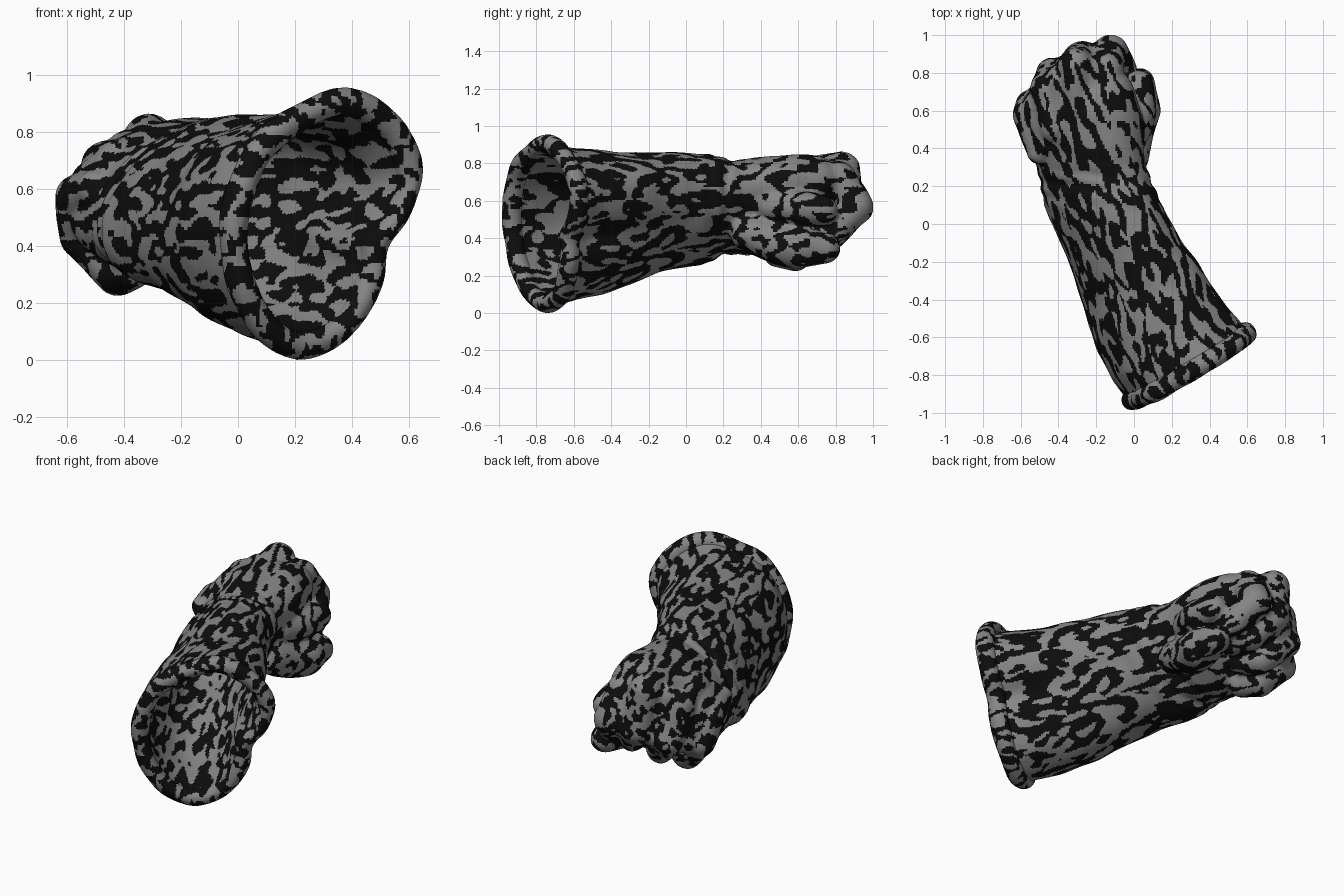
import bpy, bmesh, math
from mathutils import Vector, Matrix, noise

if "Cube" in bpy.data.objects:
    bpy.data.objects.remove(bpy.data.objects["Cube"])

N = 56

# cuff outline, normalised to its bounding box (bean shape with a dent at lower right)
BEAN = [(1, .72), (.93, .53), (.81, .42), (.78, .27), (.62, .07), (.38, 0), (.18, .08),
        (.04, .27), (0, .47), (.05, .65), (.17, .82), (.36, .93), (.64, 1), (.88, .9)]

# stations: left x,y / right x,y / low z / high z / bean amount
SECTIONS = [(-.025, -.95, .62, -.56, .035, .92, 1), (-.13, -.8, .53, -.47, .06, .89, 1),
            (-.23, -.58, .44, -.34, .1, .87, .8), (-.28, -.4, .35, -.2, .15, .86, .5),
            (-.36, -.17, .23, -.04, .22, .86, .2), (-.46, .06, .13, .14, .26, .85, 0),
            (-.49, .2, .085, .24, .31, .82, 0), (-.53, .34, .05, .36, .31, .83, 0),
            (-.58, .48, .05, .52, .34, .845, 0), (-.58, .6, .0, .72, .41, .845, 0),
            (-.48, .68, -.08, .82, .52, .8, 0)]


def spline(p0, p1, p2, p3, t):
    return tuple(.5 * (2 * b + (c - a) * t + (2 * a - 5 * b + 4 * c - d) * t * t
                       + (3 * b - a - 3 * c + d) * t ** 3)
                 for a, b, c, d in zip(p0, p1, p2, p3))


def bean_at(i):
    f = i / N * len(BEAN)
    k = int(f)
    return spline(*(BEAN[(k + j) % len(BEAN)] for j in (-1, 0, 1, 2)), f - k)


def section_at(f):
    k = min(int(f), len(SECTIONS) - 2)
    pick = [SECTIONS[max(0, min(len(SECTIONS) - 1, k + j))] for j in (-1, 0, 1, 2)]
    return spline(*pick, f - k)


def ring(f, inset=0.0):
    lx, ly, rx, ry, z0, z1, b = section_at(f)
    b = max(0, min(1, b))
    pts = []
    for i in range(N):
        a = .35 - 2 * math.pi * i / N
        ex, ez = .5 + .5 * math.cos(a), .5 + .5 * math.sin(a + .4)
        bx, bz = bean_at(i)
        u, v = ex + (bx - ex) * b, ez + (bz - ez) * b
        y = ly + (ry - ly) * u - .09 * b * (v - .5)
        pts.append(Vector((lx + (rx - lx) * u, y, z0 + (z1 - z0) * v)))
    c = sum(pts, Vector()) / N
    return [p - (p - c).normalized() * inset for p in pts]


def loft(bm, rings, closed=False):
    vs = [[bm.verts.new(p) for p in r] for r in rings]
    pairs = list(zip(vs, vs[1:])) + ([(vs[-1], vs[0])] if closed else [])
    for a, b in pairs:
        for i in range(len(a)):
            j = (i + 1) % len(a)
            bm.faces.new((a[i], a[j], b[j], b[i]))
    if not closed:
        bm.faces.new(vs[0])
        bm.faces.new(vs[-1])


def chain(bm, pts):
    # row of overlapping balls (x, y, z, radius) along a bent finger
    for k in range(len(pts) - 1):
        for s in range(6):
            x, y, z, r = (a + (b - a) * s / 5 for a, b in zip(pts[k], pts[k + 1]))
            bmesh.ops.create_icosphere(bm, subdivisions=3, radius=r,
                                       matrix=Matrix.Translation((x, y, z)))


def material(name, g):
    m = bpy.data.materials.new(name)
    m.diffuse_color = (g, g, g, 1)
    m.use_nodes = True
    m.node_tree.nodes["Principled BSDF"].inputs["Base Color"].default_value = m.diffuse_color
    return m


GREY, BLACK = material("grey_patches", .24), material("black_streaks", .004)


def finish(bm, name, voxel, smooth):
    # fuse into one skin, then wrinkle and colour it
    bmesh.ops.recalc_face_normals(bm, faces=bm.faces)
    me = bpy.data.meshes.new(name)
    bm.to_mesh(me)
    bm.free()
    ob = bpy.data.objects.new(name, me)
    bpy.context.collection.objects.link(ob)
    m = ob.modifiers.new("fuse", 'REMESH')
    m.mode, m.voxel_size = 'VOXEL', voxel
    m = ob.modifiers.new("soften", 'SMOOTH')
    m.factor, m.iterations = .5, smooth
    dg = bpy.context.evaluated_depsgraph_get()
    skin = bpy.data.meshes.new_from_object(ob.evaluated_get(dg))
    ob.modifiers.clear()
    ob.data = skin
    skin.name = name
    skin.materials.clear()
    skin.materials.append(GREY)
    skin.materials.append(BLACK)
    normals = [v.normal.copy() for v in skin.vertices]
    for v, n in zip(skin.vertices, normals):
        fold = math.exp(-((v.co.y - .2) / .1) ** 2)
        v.co += n * (.008 * noise.noise(v.co * 7)
                     + .005 * fold * math.sin(v.co.y * 75 + v.co.x * 12))
    turn = Matrix.Rotation(math.radians(-22), 3, 'Z')
    for p in skin.polygons:
        q = turn @ p.center
        q = Vector((q.x * 24, q.y * 10, q.z * 24))
        q += noise.noise_vector(q * .5) * .7
        p.material_index = 1 if noise.noise(q) < .02 else 0
        p.use_smooth = True
    return ob


# hollow sleeve and palm
bm = bmesh.new()
outer = [ring(f / 4) for f in range(40, -1, -1)]
inner = [ring(f / 4, .055) for f in range(0, 27)]
loft(bm, outer + inner)

# curled fingers: knuckle, middle joint, end joint, tip
FINGERS = [
    [(-.14, .6, .74, .08), (-.15, .82, .72, .095), (-.12, .915, .57, .09), (-.06, .81, .46, .08), (-.07, .7, .47, .07)],
    [(-.3, .6, .75, .08), (-.31, .83, .765, .1), (-.28, .88, .54, .09), (-.18, .78, .42, .08), (-.16, .66, .43, .075)],
    [(-.42, .5, .69, .08), (-.46, .71, .68, .095), (-.43, .79, .47, .09), (-.32, .71, .36, .08), (-.27, .6, .38, .075)],
    [(-.5, .38, .6, .07), (-.56, .57, .57, .085), (-.54, .63, .43, .085), (-.42, .59, .31, .085), (-.37, .49, .32, .075)]]
for f in FINGERS:
    chain(bm, f)
# webbing that fills the grooves between neighbouring fingers
for a, b in zip(FINGERS, FINGERS[1:]):
    chain(bm, [tuple((p + q) / 2 - d for p, q, d in zip(s, t, (0, .02, .0, .01)))
               for s, t in zip(a[:3], b[:3])])

# thumb folded under the index finger
chain(bm, [(-.03, .33, .43, .1), (.0, .5, .37, .115), (.025, .6, .35, .115), (.03, .74, .345, .085)])
# thumb side of the fist
chain(bm, [(-.02, .45, .58, .09), (.02, .6, .56, .1), (.03, .74, .55, .075)])
finish(bm, "glove", .0115, 10)

# rolled band round the cuff opening
bm = bmesh.new()
base = ring(0)
c = sum(base, Vector()) / N
axis = Vector((-.5, .86, 0))
band = []
for p in base:
    out = (p - c).normalized()
    band.append([p - out * .016 + out * .052 * math.cos(t) + axis * (.012 + .055 * math.sin(t))
                 for t in (2 * math.pi * k / 12 for k in range(12))])
loft(bm, band, closed=True)
finish(bm, "cuff_band", .0115, 3)
